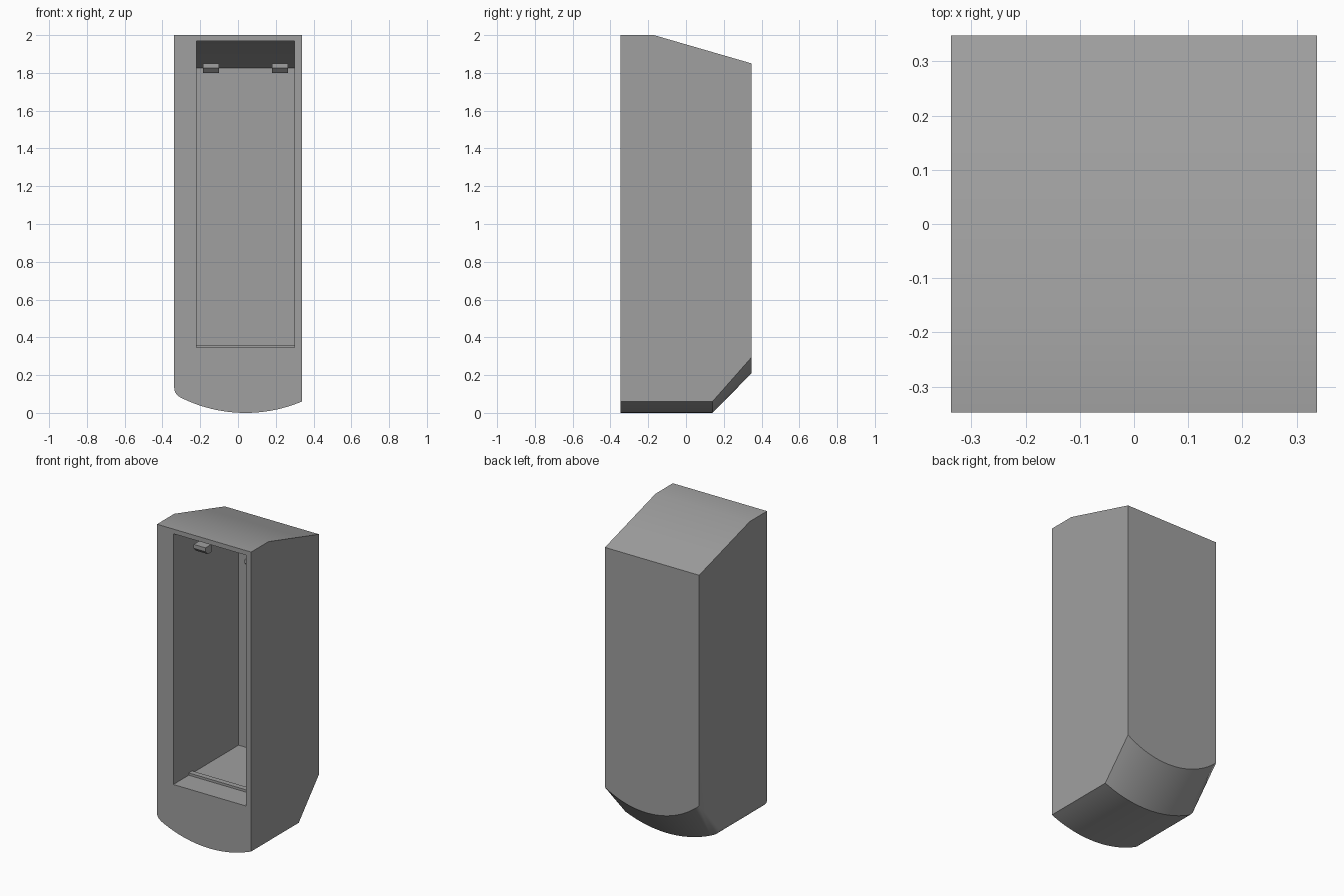
import bpy, bmesh, math

if "Cube" in bpy.data.objects:
    bpy.data.objects.remove(bpy.data.objects["Cube"])

grey = bpy.data.materials.new("plain grey")
grey.diffuse_color = (0.35, 0.35, 0.35, 1)
grey.use_nodes = True
grey.node_tree.nodes["Principled BSDF"].inputs["Base Color"].default_value = grey.diffuse_color
HW, HD = 0.3375, 0.3475   # half width, half depth
ARC_X = 0.04              # x of the lowest point of the belly


def finish(name, bm):
    bmesh.ops.remove_doubles(bm, verts=bm.verts, dist=1e-5)
    bmesh.ops.recalc_face_normals(bm, faces=bm.faces)
    mesh = bpy.data.meshes.new(name)
    bm.to_mesh(mesh)
    bm.free()
    mesh.materials.append(grey)
    ob = bpy.data.objects.new(name, mesh)
    bpy.context.collection.objects.link(ob)
    return ob


def loft(name, sections):
    """Skin a row of closed sections and cap both ends."""
    bm = bmesh.new()
    rings = [[bm.verts.new(p) for p in s] for s in sections]
    n = len(rings[0])
    for a, b in zip(rings, rings[1:]):
        for i in range(n):
            j = (i + 1) % n
            bm.faces.new((a[i], a[j], b[j], b[i]))
    bm.faces.new(rings[0])
    bm.faces.new(rings[-1][::-1])
    return finish(name, bm)


def prism(name, x0, x1, profile):
    """Extrude a (y, z) profile along x."""
    return loft(name, [[(x, y, z) for y, z in profile] for x in (x0, x1)])


def section(y, top, base, sag, fillet):
    """Cross-section with curved belly and one rounded lower corner."""
    d = HW - ARC_X
    r = (d * d + sag * sag) / (2 * sag)
    belly = lambda x: base + r - math.sqrt(r * r - (x - ARC_X) ** 2)
    end = -HW + 0.036 * fillet
    pts = [(HW, y, top)]
    for i in range(25):
        x = HW + (end - HW) * i / 24
        pts.append((x, y, belly(x)))
    p0, p1 = (end, belly(end)), (-HW, belly(-HW))
    p2 = (-HW, p1[1] + 0.032 * fillet)
    for i in range(1, 7):
        t = i / 6
        x, z = ((1 - t) ** 2 * a + 2 * t * (1 - t) * b + t * t * c
                for a, b, c in zip(p0, p1, p2))
        pts.append((x, y, z))
    pts.append((-HW, y, top))
    return pts


# Outer shell: flat then sloping roof, curved belly rising at the back
roof = lambda y: 2 - 0.15 * max(0, y + 0.17) / (HD + 0.17)
shell = loft("housing", [
    section(-HD, 2, 0, 0.06, 1),
    section(-0.17, 2, 0, 0.06, 1),
    section(0.14, roof(0.14), 0, 0.06, 1),
    section(HD, 1.85, 0.21, 0.085, 0)])

# Hollow interior open to the front
cutter = prism("cavity_cutter", -0.22, 0.30, [
    (-0.45, 0.345), (0.32, 0.345), (0.32, 1.825), (-0.175, 1.97), (-0.45, 1.97)])
cutter.hide_render = True
mod = shell.modifiers.new("cavity", 'BOOLEAN')
mod.operation, mod.solver, mod.object = 'DIFFERENCE', 'EXACT', cutter
bpy.context.view_layer.objects.active = shell
shell.select_set(True)
bpy.ops.object.modifier_apply(modifier="cavity")
bpy.data.objects.remove(cutter)
bpy.ops.object.shade_smooth_by_angle(angle=math.radians(30))

# Low ridge across the floor
prism("floor_ridge", -0.22, 0.30, [
    (-0.19, 0.345), (-0.155, 0.345), (-0.155, 0.36), (-0.19, 0.36)])

# Pair of small catches near the ceiling
for side, x in (("left", -0.185), ("right", 0.18)):
    prism(side + "_catch", x, x + 0.085, [
        (-0.19, 1.825), (-0.165, 1.80), (-0.13, 1.80), (-0.13, 1.85), (-0.19, 1.85)])
